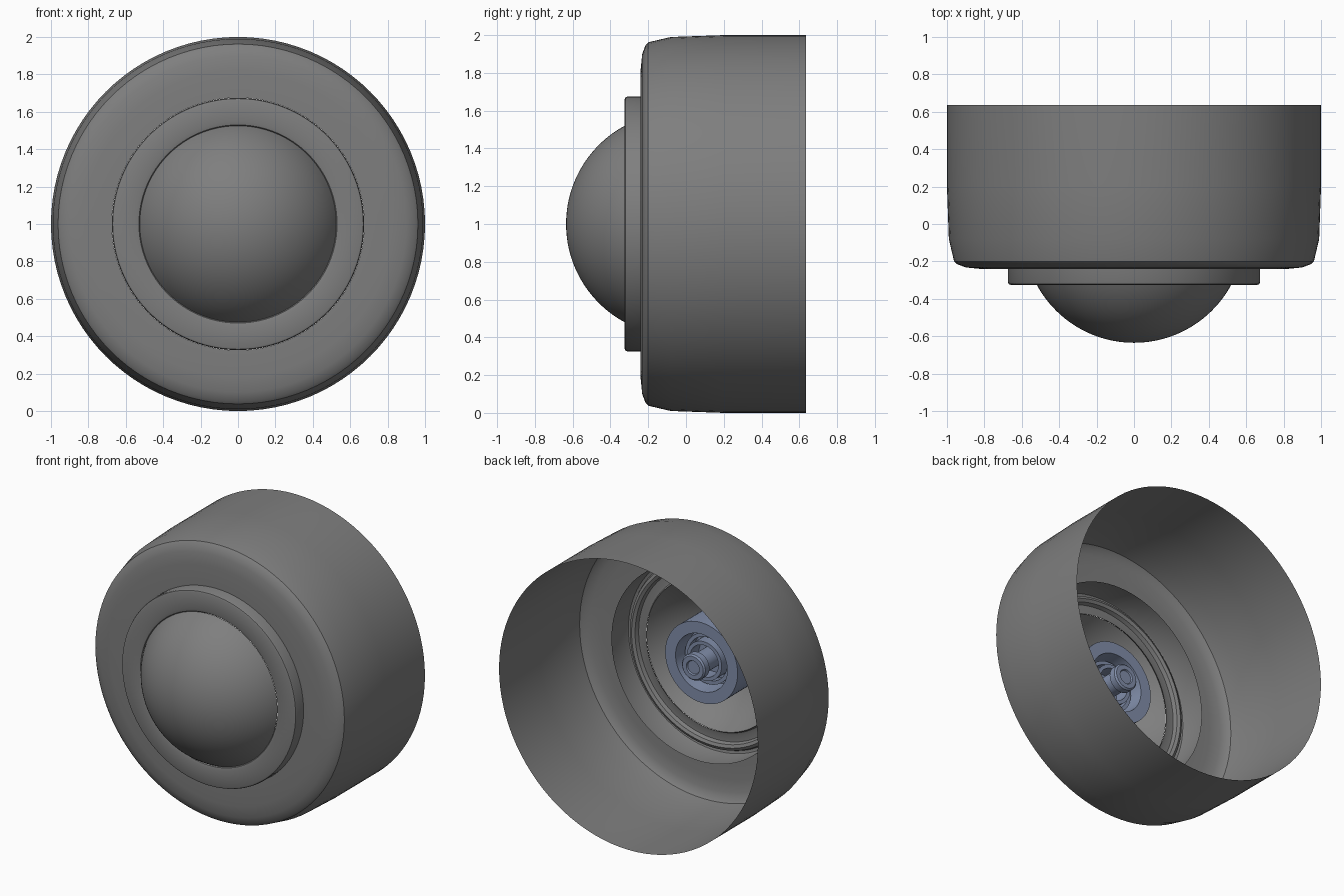
import bpy, bmesh, math

cube = bpy.data.objects.get("Cube")
if cube:
    bpy.data.objects.remove(cube, do_unlink=True)


def material(name, rgb):
    m = bpy.data.materials.new(name)
    m.use_nodes = True
    m.diffuse_color = (*rgb, 1)
    m.node_tree.nodes["Principled BSDF"].inputs["Base Color"].default_value = (*rgb, 1)
    return m


grey = material("housing grey", (0.21, 0.21, 0.21))
blue = material("steel blue", (0.22, 0.27, 0.40))


def lathe(name, profile, mat, segments=96):
    """Spin a (radius, y) profile around the front-to-back axis at z = 1."""
    bm = bmesh.new()
    verts = [bm.verts.new((r, y, 1)) for r, y in profile]
    edges = [bm.edges.new(pair) for pair in zip(verts, verts[1:])]
    bmesh.ops.spin(bm, geom=verts + edges, cent=(0, 0, 1), axis=(0, 1, 0),
                   angle=math.tau, steps=segments, use_duplicate=False)
    bmesh.ops.remove_doubles(bm, verts=bm.verts, dist=0.0005)
    bmesh.ops.recalc_face_normals(bm, faces=bm.faces)
    mesh = bpy.data.meshes.new(name)
    bm.to_mesh(mesh)
    bm.free()
    mesh.materials.append(mat)
    obj = bpy.data.objects.new(name, mesh)
    bpy.context.collection.objects.link(obj)
    bpy.ops.object.select_all(action='DESELECT')
    obj.select_set(True)
    bpy.context.view_layer.objects.active = obj
    bpy.ops.object.shade_smooth_by_angle(angle=math.radians(35))
    return obj


# Open-backed outer shell with a rounded front edge
lathe("housing", [(1, 0.635), (1, 0.2), (0.99, -0.08), (0.962, -0.2),
                  (0.945, -0.215), (0.9, -0.232), (0.82, -0.24), (0.675, -0.24)], grey)

# Collar that passes through the front of the shell
lathe("collar", [(0.674, -0.14), (0.674, -0.312), (0.67, -0.321), (0.66, -0.325),
                 (0.55, -0.325), (0.53, -0.32), (0.52, -0.305)], grey)

# Raised lip inside the collar
lathe("inner_lip", [(0.65, -0.32), (0.64, -0.295), (0.62, -0.285), (0.60, -0.295),
                    (0.59, -0.32)], grey)

# Dome cover, a cap of a sphere
radius, centre = 0.591, -0.044
rim = math.asin(0.525 / radius)
steps = 24
lathe("dome", [(radius * math.sin(rim * i / steps), centre - radius * math.cos(rim * i / steps))
               for i in range(steps + 1)], grey)

# Lens module behind the dome: cup, stepped rings and a central knob
lathe("lens_cup", [(0, -0.5), (0.2, -0.48), (0.28, -0.42), (0.28, -0.17),
                   (0.2, -0.17), (0.19, -0.3), (0, -0.3)], blue, 64)
for i in range(2):
    r = 0.175 - 0.04 * i
    y = -0.24 + 0.04 * i
    lathe(f"lens_ring_{i + 1}", [(r, -0.3), (r, y), (r - 0.025, y), (r - 0.025, -0.3)], blue, 64)
lathe("lens_knob", [(0.07, -0.3), (0.07, -0.14), (0.09, -0.13), (0.09, -0.085),
                    (0.08, -0.075), (0.05, -0.075), (0.045, -0.085), (0, -0.085)], blue, 48)
